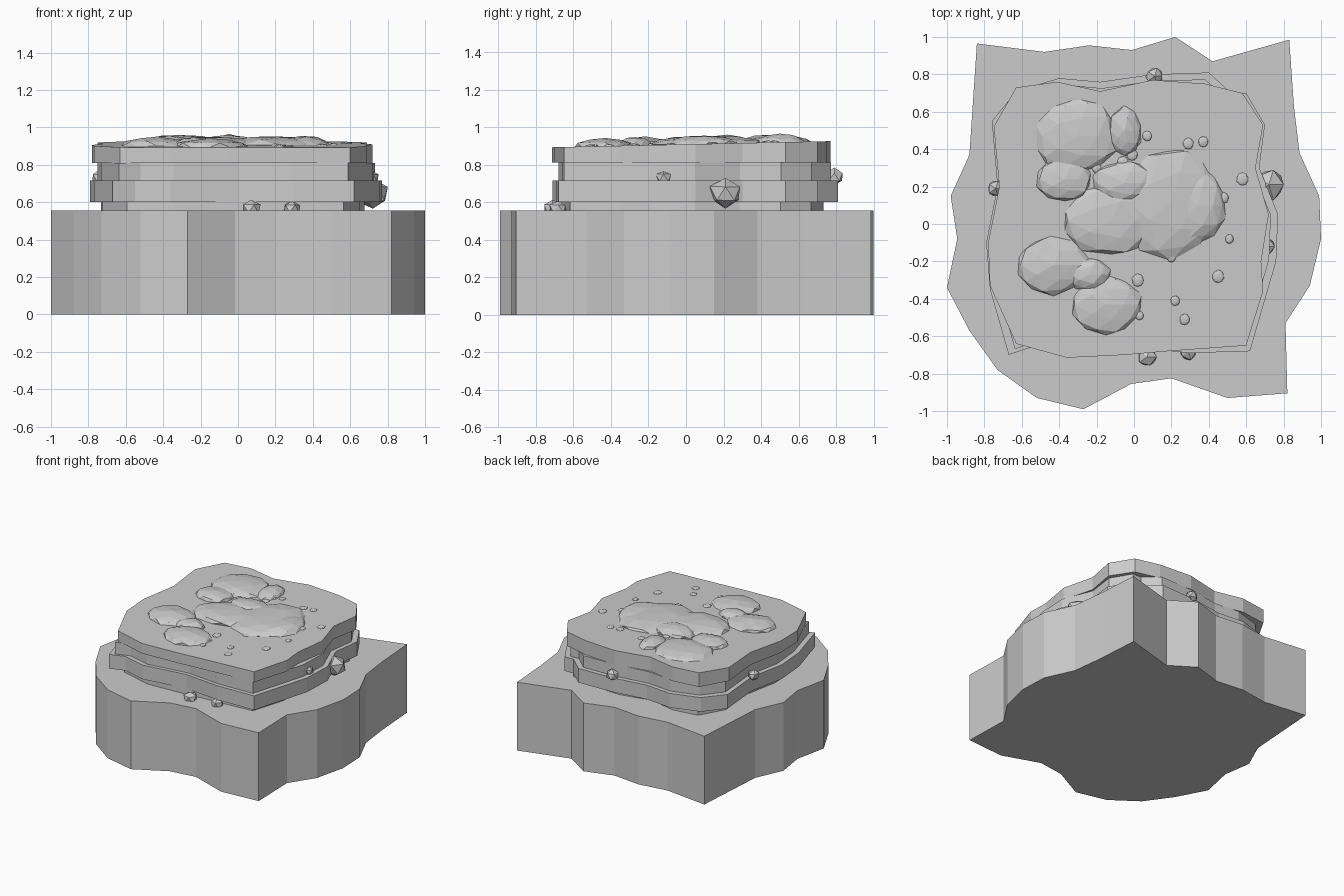
import bpy, bmesh, random
from mathutils import Vector

random.seed(7)
cube = bpy.data.objects.get("Cube")
if cube:
    bpy.data.objects.remove(cube, do_unlink=True)

stone = bpy.data.materials.new("stone_grey")
stone.use_nodes = True
GREY = (0.6, 0.6, 0.6, 1)
stone.diffuse_color = GREY
stone.node_tree.nodes["Principled BSDF"].inputs["Base Color"].default_value = GREY


def finish(name, bm):
    bmesh.ops.recalc_face_normals(bm, faces=bm.faces)
    mesh = bpy.data.meshes.new(name)
    bm.to_mesh(mesh)
    bm.free()
    mesh.materials.append(stone)
    obj = bpy.data.objects.new(name, mesh)
    bpy.context.collection.objects.link(obj)
    return obj


def top_height(y):
    return 0.908 + 0.022 * y


def slab(name, outline, bottom, top):
    """Extrude an outline; top is a height or a function of y."""
    height = top if callable(top) else (lambda y: top)
    bm = bmesh.new()
    low = [bm.verts.new((x, y, bottom)) for x, y in outline]
    high = [bm.verts.new((x, y, height(y))) for x, y in outline]
    bm.faces.new(low)
    bm.faces.new(high)
    for i in range(len(low)):
        j = (i + 1) % len(low)
        bm.faces.new((low[i], low[j], high[j], high[i]))
    return finish(name, bm)


def rock(name, centre, size, detail=1, rough=0.0):
    """Faceted boulder: a squashed, jittered icosphere."""
    bm = bmesh.new()
    bmesh.ops.create_icosphere(bm, subdivisions=detail, radius=1)
    for v in bm.verts:
        p = v.co * (1 + random.uniform(-rough, rough))
        v.co = Vector(centre) + Vector([a * b for a, b in zip(p, size)])
    return finish(name, bm)


# Wide ground block
base = [(-.84, .965), (-.48, .92), (-.24, .955), (-.01, .93), (.22, 1), (.42, .87),
        (.83, .985), (.855, .63), (.885, .38), (.99, .15), (1, -.08), (.94, -.33),
        (.81, -.53), (.82, -.905), (.5, -.93), (.2, -.825), (-.015, -.855), (-.27, -.99),
        (-.52, -.93), (-.73, -.78), (-.88, -.57), (-1, -.34), (-.945, -.08),
        (-.98, .15), (-.88, .37)]
slab("ground_block", base, 0, 0.555)

# Stacked rock strata
lower = [(-.63, .71), (-.4, .78), (-.18, .76), (.1, .8), (.4, .81), (.52, .7), (.6, .7),
         (.7, .53), (.67, .3), (.77, .05), (.76, -.2), (.62, -.68), (.3, -.69), (.0, -.66),
         (-.36, -.71), (-.55, -.66), (-.67, -.7), (-.77, -.35), (-.79, -.1), (-.73, .2),
         (-.76, .55)]
upper = [(-.63, .73), (-.41, .76), (-.18, .71), (.1, .77), (.38, .75), (.58, .7),
         (.69, .53), (.65, .3), (.72, .05), (.68, -.2), (.69, -.36), (.6, -.65),
         (.18, -.68), (-.05, -.7), (-.36, -.715), (-.63, -.64), (-.77, -.33),
         (-.78, -.1), (-.72, .2), (-.75, .52)]


def scaled(points, sx, sy):
    return [(x * sx, y * sy) for x, y in points]


slab("stratum_foot", scaled(upper, .94, .95), 0.555, 0.602)
slab("stratum_lower", lower, 0.6, 0.715)
slab("stratum_middle", scaled(lower, .95, .955), 0.715, 0.81)
slab("stratum_top", upper, 0.81, top_height)

# Flat boulders lying on the summit
boulders = [(-.31, .47, .23, .21), (-.05, .5, .09, .13), (-.37, .24, .15, .12),
            (.2, .12, .27, .3), (-.12, .02, .26, .19), (-.05, .22, .18, .12),
            (.34, .1, .15, .2), (-.43, -.22, .2, .16), (-.15, -.43, .19, .17),
            (-.24, -.27, .12, .09)]
for i, (x, y, rx, ry) in enumerate(boulders):
    rock(f"summit_boulder_{i + 1}", (x, y, top_height(y) - .004),
         (rx, ry, .048), 2, 0.08)

# Scattered pebbles
pebbles = [(.07, .47), (.01, .45), (-.01, .37), (-.06, .33), (-.2, .3), (.37, .44),
           (.29, .43), (.58, .24), (.48, .14), (.51, -.08), (.45, -.28), (.2, -.18),
           (.02, -.3), (.22, -.41), (.27, -.51), (.03, -.49)]
for i, (x, y) in enumerate(pebbles):
    r = random.uniform(.022, .032)
    rock(f"pebble_{i + 1}", (x, y, top_height(y)), (r, r * 1.1, .01), 2, 0.04)

# Stones wedged into the cliff sides
wedged = [(.72, .21, .645, .09), (.71, -.12, .73, .045), (.07, -.71, .565, .055),
          (.29, -.68, .565, .05), (-.74, .19, .73, .045), (.11, .79, .735, .05)]
for i, (x, y, z, r) in enumerate(wedged):
    rock(f"wedged_stone_{i + 1}", (x, y, z), (r, r, r * .9), 1, 0.1)
